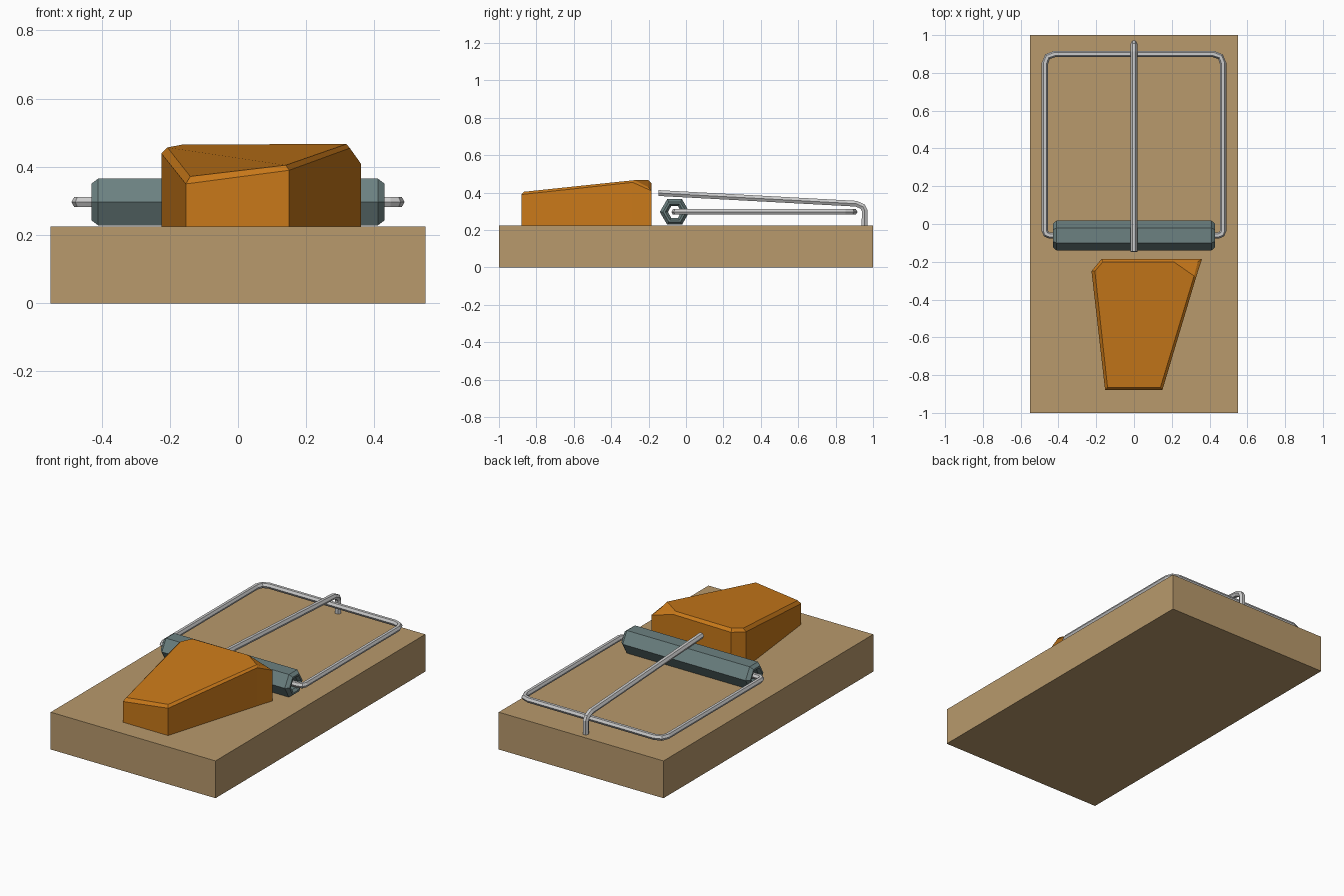
import bpy, bmesh
from math import cos, sin, pi

if "Cube" in bpy.data.objects:
    bpy.data.objects.remove(bpy.data.objects["Cube"])


def colour(obj, name, rgb):
    mat = bpy.data.materials.new(name)
    mat.diffuse_color = (*rgb, 1)
    mat.use_nodes = True
    mat.node_tree.nodes["Principled BSDF"].inputs["Base Color"].default_value = mat.diffuse_color
    obj.data.materials.append(mat)


def mesh_object(name, verts, faces):
    mesh = bpy.data.meshes.new(name)
    mesh.from_pydata(verts, [], faces)
    bm = bmesh.new()
    bm.from_mesh(mesh)
    bmesh.ops.recalc_face_normals(bm, faces=bm.faces)
    bm.to_mesh(mesh)
    bm.free()
    obj = bpy.data.objects.new(name, mesh)
    bpy.context.collection.objects.link(obj)
    return obj


def wire(name, points, radius):
    """Six-sided wire following a polyline."""
    curve = bpy.data.curves.new(name, 'CURVE')
    curve.dimensions = '3D'
    curve.bevel_depth = radius
    curve.bevel_resolution = 1
    curve.use_fill_caps = True
    spline = curve.splines.new('POLY')
    spline.points.add(len(points) - 1)
    for p, co in zip(spline.points, points):
        p.co = (*co, 1)
    spline.use_smooth = False
    obj = bpy.data.objects.new(name, curve)
    bpy.context.collection.objects.link(obj)
    bpy.ops.object.select_all(action='DESELECT')
    obj.select_set(True)
    bpy.context.view_layer.objects.active = obj
    bpy.ops.object.convert(target='MESH')
    return bpy.context.object


# Wooden base board
TOP = 0.225
bpy.ops.mesh.primitive_cube_add(size=1, location=(0, 0, TOP / 2))
board = bpy.context.object
board.name = "base_board"
board.scale = (1.1, 2, TOP)
colour(board, "wood", (0.48, 0.32, 0.15))

# Cheese wedge: wall outline, then inset top edge; back right corner is cut down
rim = [(-.153, -.88, .35), (.15, -.88, .39), (.328, -.285, .455), (.36, -.185, .41),
       (.21, -.185, .452), (-.172, -.185, .447), (-.225, -.25, .44)]
inset = [(-.14, -.865, .372), (.14, -.865, .405), (.318, -.275, .467), (.338, -.2, .428),
         (.21, -.2, .467), (-.165, -.2, .465), (-.207, -.25, .457)]
n = len(rim)
verts = [(x, y, TOP) for x, y, z in rim] + rim + inset
faces = [tuple(reversed(range(n)))]
for i in range(n):
    j = (i + 1) % n
    for k in (0, n):
        faces.append((k + i, k + j, k + n + j, k + n + i))
faces.append((2 * n + 2, 2 * n + 3, 2 * n + 4))
faces.append(tuple(2 * n + i for i in (0, 1, 2, 4, 5, 6)))
cheese = mesh_object("cheese_wedge", verts, faces)
colour(cheese, "cheese", (0.58, 0.19, 0.01))

# Hollow hexagonal spring roller with bevelled rims (closed profile swept round x)
RY, RZ = -0.061, 0.297
profile = [(-.41, .079), (.41, .079), (.43, .062), (.43, .05),
           (.415, .036), (-.415, .036), (-.43, .05), (-.43, .062)]
m = len(profile)
verts = [(x, RY + r * cos(a * pi / 3), RZ + r * sin(a * pi / 3))
         for a in range(6) for x, r in profile]
faces = [(a * m + i, a * m + (i + 1) % m,
          (a + 1) % 6 * m + (i + 1) % m, (a + 1) % 6 * m + i)
         for a in range(6) for i in range(m)]
roller = mesh_object("spring_roller", verts, faces)
colour(roller, "slate", (0.15, 0.22, 0.22))

# Snap bar: mirrored half path, both ends entering the roller
half = [(.40, RY), (.445, RY), (.465, -.053), (.472, -.035),
        (.472, .85), (.458, .886), (.42, .9)]
path = half + [(-x, y) for x, y in reversed(half)]
wire("snap_bar", [(x, y, RZ) for x, y in path], 0.017)

# Hold-down arm, bent down into the board at the back
wire("hold_down_arm", [(0, .955, .21), (0, .955, .305), (0, .945, .325),
                       (0, .91, .341), (0, -.147, .398)], 0.018)
